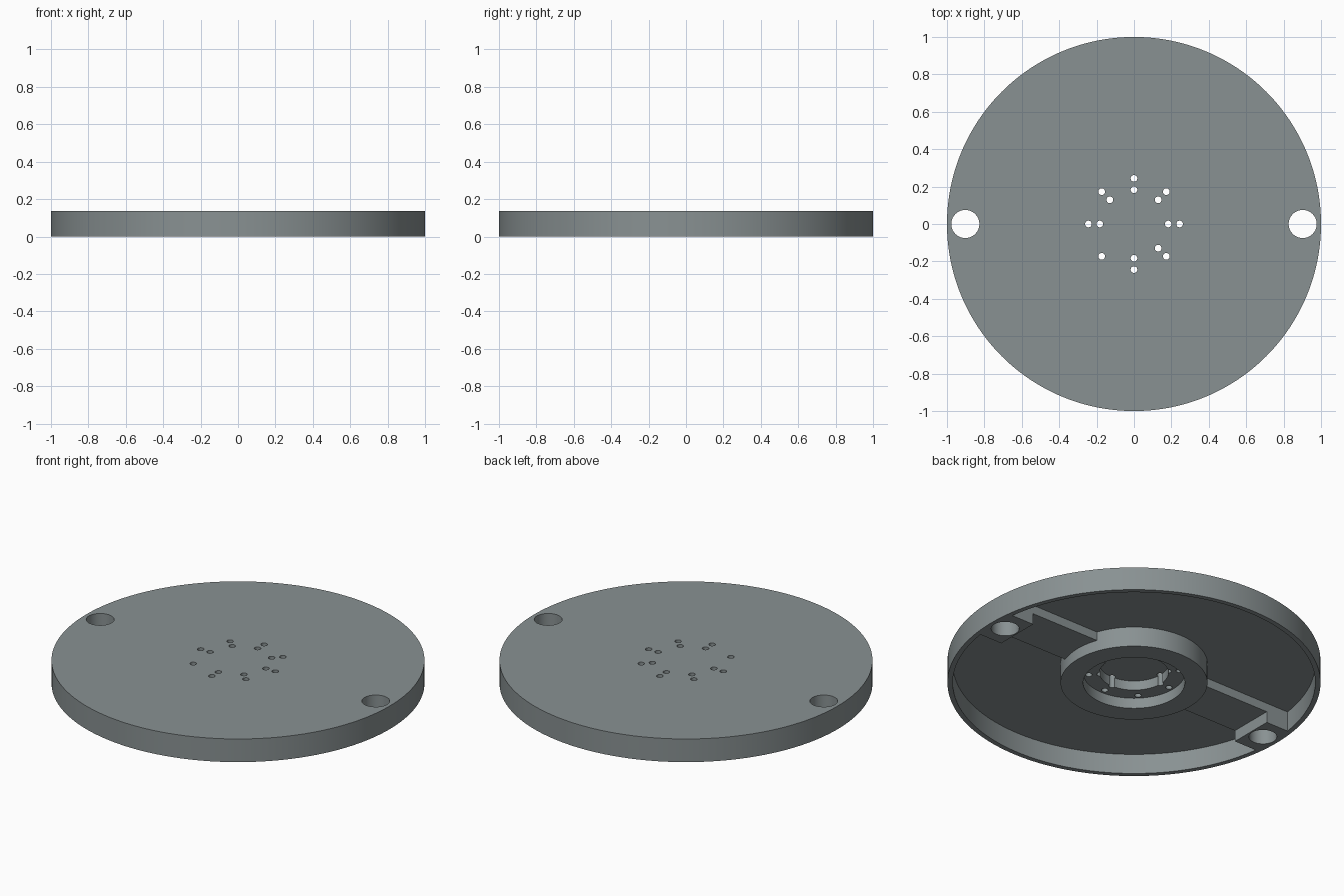
import bpy, math

if "Cube" in bpy.data.objects:
    bpy.data.objects.remove(bpy.data.objects["Cube"])

HEIGHT = 0.137
FLOOR = 0.118      # underside of the thin top plate
STEP = 0.066       # level of the spokes and of the counterbore floor

grey = bpy.data.materials.new("slate grey")
grey.diffuse_color = (0.25, 0.285, 0.29, 1)
grey.use_nodes = True
grey.node_tree.nodes["Principled BSDF"].inputs["Base Color"].default_value = grey.diffuse_color


def cylinder(name, r, z0, z1, x=0, y=0, sides=128):
    bpy.ops.mesh.primitive_cylinder_add(vertices=sides, radius=r, depth=z1 - z0,
                                        location=(x, y, (z0 + z1) / 2))
    ob = bpy.context.object
    ob.name = name
    return ob


def box(name, x0, x1, y0, y1, z0, z1):
    bpy.ops.mesh.primitive_cube_add(size=1, location=((x0 + x1) / 2, (y0 + y1) / 2, (z0 + z1) / 2))
    ob = bpy.context.object
    ob.name = name
    ob.scale = (x1 - x0, y1 - y0, z1 - z0)
    bpy.ops.object.transform_apply(location=False, rotation=False, scale=True)
    return ob


def cut(target, tool):
    """Subtract the tool from the target and discard the tool."""
    mod = target.modifiers.new("cut", 'BOOLEAN')
    mod.operation = 'DIFFERENCE'
    mod.solver = 'EXACT'
    mod.object = tool
    bpy.context.view_layer.update()
    bpy.context.view_layer.objects.active = target
    bpy.ops.object.modifier_apply(modifier=mod.name)
    bpy.data.objects.remove(tool, do_unlink=True)


# underside pocket, leaving the hub, two low spokes and their raised end pads
pocket = cylinder("pocket", 0.972, -0.1, FLOOR, sides=192)
cut(pocket, cylinder("hub", 0.394, -0.2, 0.3))
cut(pocket, box("spokes", -1.1, 1.1, -0.133, 0.133, STEP, 0.3))
for s in (-1, 1):
    x0, x1 = sorted((s * 0.818, s * 1.1))
    cut(pocket, box("pad", x0, x1, -0.133, 0.133, -0.2, 0.32))

# round plate with thin rim
disc = cylinder("round_plate", 1.0, 0, HEIGHT, sides=192)
cut(disc, pocket)

# counterbore and inner bore of the hub
cut(disc, cylinder("counterbore", 0.273, -0.1, STEP - 0.004))
cut(disc, cylinder("bore", 0.185, -0.12, FLOOR))

# two large through holes near the rim
for s in (-1, 1):
    cut(disc, cylinder("rim_hole", 0.075, -0.2, 0.3, x=s * 0.902, sides=64))

# two circles of small screw holes, the inner one lacking one hole
for r in (0.244, 0.183):
    for i in range(8):
        if r < 0.2 and i == 5:
            continue
        a = i * math.pi / 4
        cut(disc, cylinder("screw_hole", 0.018, -0.2, 0.3,
                           r * math.cos(a), r * math.sin(a), 24))

disc.data.materials.clear()
disc.data.materials.append(grey)
for p in disc.data.polygons:
    p.material_index = 0
bpy.ops.object.select_all(action='DESELECT')
disc.select_set(True)
bpy.context.view_layer.objects.active = disc
bpy.ops.object.shade_smooth_by_angle(angle=math.radians(30))
